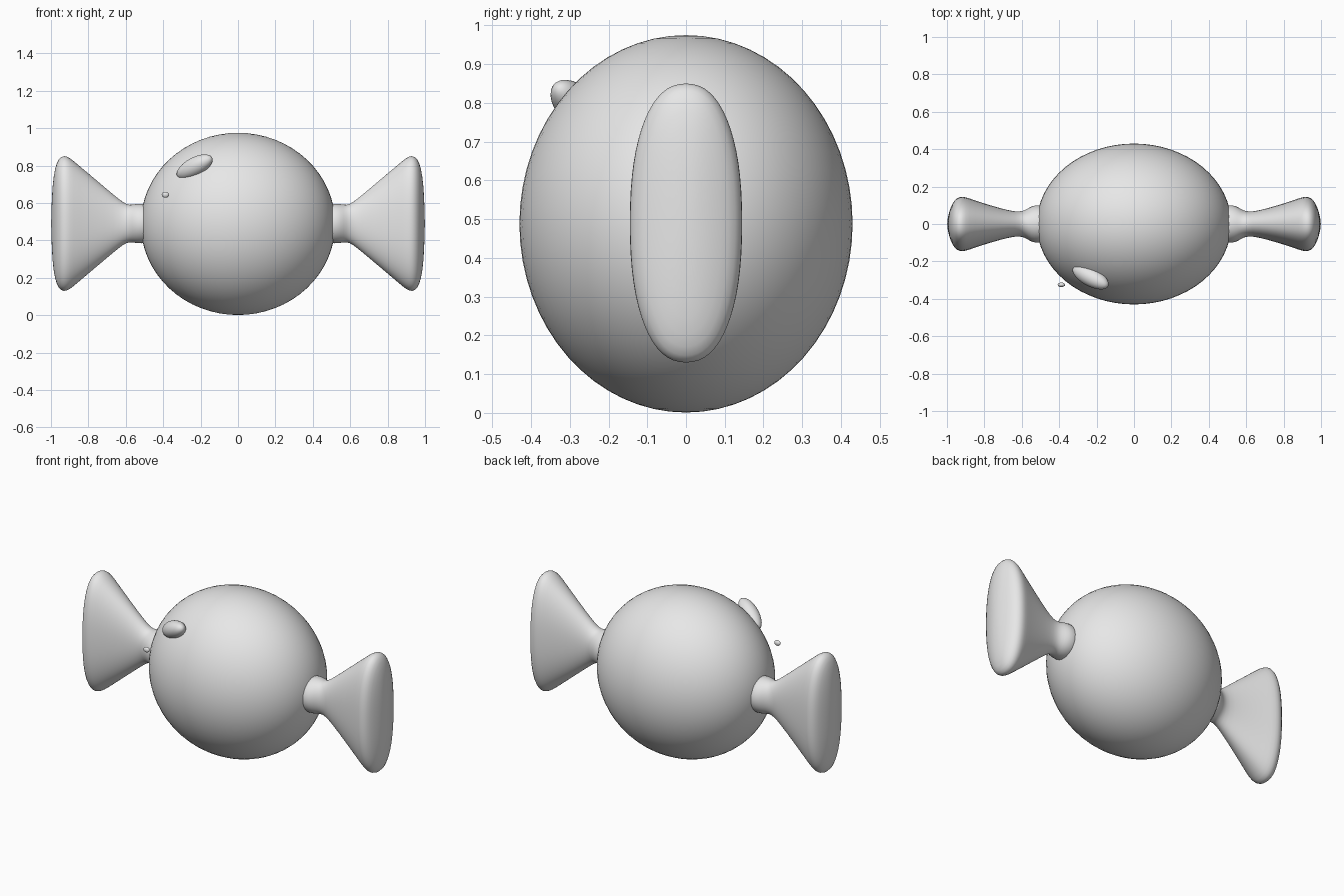
import bpy
import bmesh
from math import cos, sin, pi, copysign
from mathutils import Vector

cube = bpy.data.objects.get("Cube")
if cube:
    bpy.data.objects.remove(cube, do_unlink=True)

MID = 0.49

grey = bpy.data.materials.new("plain_grey")
grey.use_nodes = True
grey.diffuse_color = (0.8, 0.8, 0.8, 1)
grey.node_tree.nodes["Principled BSDF"].inputs["Base Color"].default_value = (0.8, 0.8, 0.8, 1)


def add_object(name, bm):
    bmesh.ops.recalc_face_normals(bm, faces=bm.faces)
    for face in bm.faces:
        face.smooth = True
    mesh = bpy.data.meshes.new(name)
    bm.to_mesh(mesh)
    bm.free()
    mesh.materials.append(grey)
    obj = bpy.data.objects.new(name, mesh)
    bpy.context.collection.objects.link(obj)
    return obj


def ellipsoid(name, centre, radii, axis=(1, 0, 0), segments=32):
    """Sphere scaled by radii, with its local x turned towards axis."""
    bm = bmesh.new()
    bmesh.ops.create_uvsphere(bm, u_segments=segments, v_segments=segments // 2, radius=1)
    obj = add_object(name, bm)
    obj.location = centre
    obj.scale = radii
    obj.rotation_euler = Vector(axis).to_track_quat('X', 'Z').to_euler()
    return obj


def wrapper_end(name, side, profile, segments=32, power=2.3):
    """Loft of rounded oval rings given as (x, half depth, half height)."""
    bm = bmesh.new()
    rings = []
    for x, depth, height in profile:
        # The round collar turns gradually into the boxier fan
        p = 2 / (2 + (power - 2) * min(1, max(0, (x - 0.6) / 0.2)))
        ring = []
        for i in range(segments):
            c, s = cos(2 * pi * i / segments), sin(2 * pi * i / segments)
            ring.append(bm.verts.new((side * x,
                                      depth * copysign(abs(c) ** p, c),
                                      MID + height * copysign(abs(s) ** p, s))))
        rings.append(ring)
    for a, b in zip(rings, rings[1:]):
        for i in range(segments):
            j = (i + 1) % segments
            bm.faces.new((a[i], a[j], b[j], b[i]))
    bm.faces.new(rings[0])
    # Close the outer end with a fan to a centre point
    tip = bm.verts.new((side * 1.0, 0, MID))
    for i in range(segments):
        bm.faces.new((rings[-1][i], rings[-1][(i + 1) % segments], tip))
    obj = add_object(name, bm)
    mod = obj.modifiers.new("smooth", 'SUBSURF')
    mod.levels = mod.render_levels = 1
    return obj


# Round sweet
ellipsoid("candy_body", (0, 0, MID - 0.002), (0.52, 0.43, 0.487), segments=64)

# Twisted wrapper ends: collar, pinch, fan and soft rounded rim
PROFILE = [
    (0.46, 0.10, 0.105), (0.52, 0.102, 0.107), (0.55, 0.095, 0.104),
    (0.58, 0.075, 0.098), (0.61, 0.065, 0.11), (0.66, 0.07, 0.15),
    (0.76, 0.097, 0.235), (0.86, 0.130, 0.320), (0.90, 0.145, 0.354),
    (0.93, 0.148, 0.367), (0.96, 0.132, 0.350), (0.98, 0.09, 0.295),
    (0.993, 0.05, 0.20),
]
wrapper_end("left_wrapper_end", 1, PROFILE)
wrapper_end("right_wrapper_end", -1, PROFILE)

# Raised glints on the front
ellipsoid("large_glint", (-0.232, -0.283, 0.793), (0.115, 0.05, 0.05), (0.8, -0.43, 0.43))
ellipsoid("small_glint", (-0.388, -0.325, 0.644), (0.02, 0.012, 0.016), segments=16)
